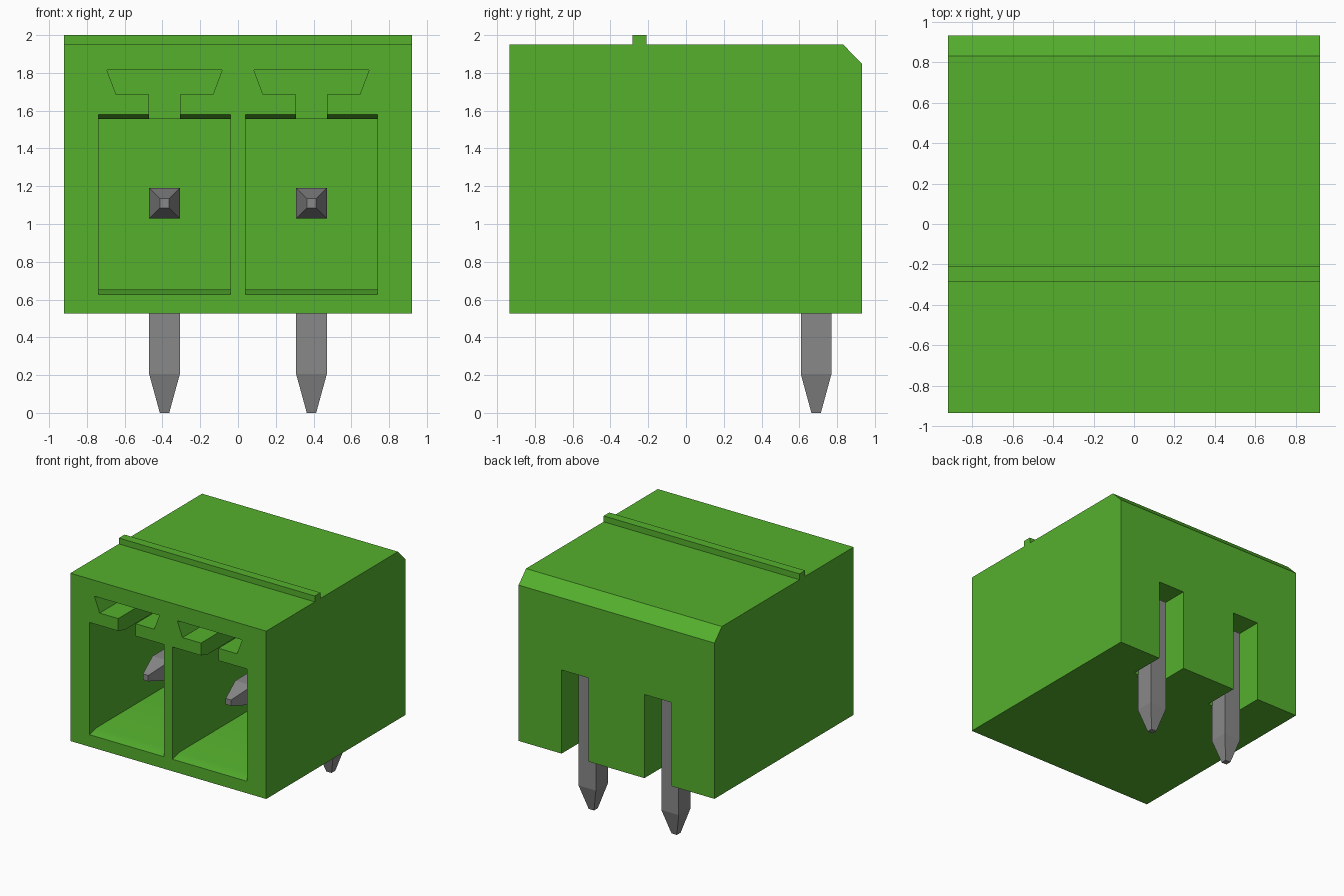
import bpy

cube = bpy.data.objects.get("Cube")
if cube:
    bpy.data.objects.remove(cube, do_unlink=True)

PITCH_X = 0.389          # pin offset either side of the centre
FRONT, BACK = -0.935, 0.932


def material(name, rgb):
    m = bpy.data.materials.new(name)
    m.use_nodes = True
    m.diffuse_color = (*rgb, 1)
    bsdf = next(n for n in m.node_tree.nodes if n.type == "BSDF_PRINCIPLED")
    bsdf.inputs["Base Color"].default_value = (*rgb, 1)
    return m


green = material("green plastic", (0.09, 0.435, 0.027))
grey = material("grey metal", (0.25, 0.25, 0.25))


def loft(name, rings, mat):
    """Skin a closed solid through rings that share one point count."""
    n = len(rings[0])
    verts = [p for r in rings for p in r]
    faces = [tuple(range(n)), tuple(range(len(verts) - n, len(verts)))]
    for k in range(len(rings) - 1):
        for i in range(n):
            j = (i + 1) % n
            faces.append((k * n + i, k * n + j, k * n + n + j, k * n + n + i))
    me = bpy.data.meshes.new(name)
    me.from_pydata(verts, [], faces)
    ob = bpy.data.objects.new(name, me)
    bpy.context.collection.objects.link(ob)
    me.materials.append(mat)
    # consistent outward normals
    bpy.ops.object.select_all(action="DESELECT")
    bpy.context.view_layer.objects.active = ob
    ob.select_set(True)
    bpy.ops.object.mode_set(mode="EDIT")
    bpy.ops.mesh.select_all(action="SELECT")
    bpy.ops.mesh.normals_make_consistent(inside=False)
    bpy.ops.object.mode_set(mode="OBJECT")
    return ob


def rect(cx, half, y, z0, z1):
    return [(cx - half, y, z0), (cx + half, y, z0), (cx + half, y, z1), (cx - half, y, z1)]


def cut(target, cutter):
    mod = target.modifiers.new("cut", "BOOLEAN")
    mod.operation = "DIFFERENCE"
    mod.solver = "EXACT"
    mod.object = cutter
    bpy.context.view_layer.objects.active = target
    bpy.ops.object.modifier_apply(modifier=mod.name)
    bpy.data.objects.remove(cutter, do_unlink=True)


# Housing: side profile with rear chamfer and top ridge, extruded across x
side = [(FRONT, 0.525), (BACK, 0.525), (BACK, 1.848), (0.832, 1.95),
        (-0.208, 1.95), (-0.208, 2.0), (-0.284, 2.0), (-0.284, 1.95), (FRONT, 1.95)]
housing = loft("housing", [[(x, y, z) for y, z in side] for x in (-0.92, 0.92)], green)

POCKET_END = 0.45
for cx in (-PITCH_X, PITCH_X):
    # plug pocket with sloped lip at top and bottom
    cut(housing, loft("pocket_cutter", [
        rect(cx, 0.349, FRONT - 0.1, 0.627, 1.58),
        rect(cx, 0.349, FRONT, 0.627, 1.58),
        rect(cx, 0.349, FRONT + 0.09, 0.652, 1.555),
        rect(cx, 0.349, POCKET_END, 0.652, 1.555)], green))
    # keyway above the pocket: narrow stem under a flared slot
    key = [(-0.082, 1.5), (0.082, 1.5), (0.082, 1.685), (0.256, 1.685),
           (0.305, 1.815), (-0.305, 1.815), (-0.256, 1.685), (-0.082, 1.685)]
    cut(housing, loft("keyway_cutter", [
        [(cx + x, y, z) for x, z in key] for y in (FRONT - 0.1, POCKET_END - 0.01)], green))
    # rear slot open to the back and underside
    cut(housing, loft("rear_slot_cutter", [
        rect(cx, 0.127, y, 0.4, 1.235) for y in (0.618, BACK + 0.1)], green))

bpy.ops.object.select_all(action="DESELECT")
housing.select_set(True)
bpy.context.view_layer.objects.active = housing
bpy.ops.object.shade_smooth_by_angle(angle=0.4)

# Bent pins: square section, tapered at both ends, mitred at the corner
# each station: outer (y, z), inner (y, z), half width
stations = [((-0.685, 1.135), (-0.685, 1.085), 0.025),
            ((-0.475, 1.191), (-0.475, 1.029), 0.081),
            ((0.77, 1.191), (0.608, 1.029), 0.081),
            ((0.77, 0.205), (0.608, 0.205), 0.081),
            ((0.714, 0.0), (0.664, 0.0), 0.025)]
for label, cx in (("right", -PITCH_X), ("left", PITCH_X)):
    loft(label + "_pin", [
        [(cx - w, *a), (cx + w, *a), (cx + w, *b), (cx - w, *b)] for a, b, w in stations], grey)
